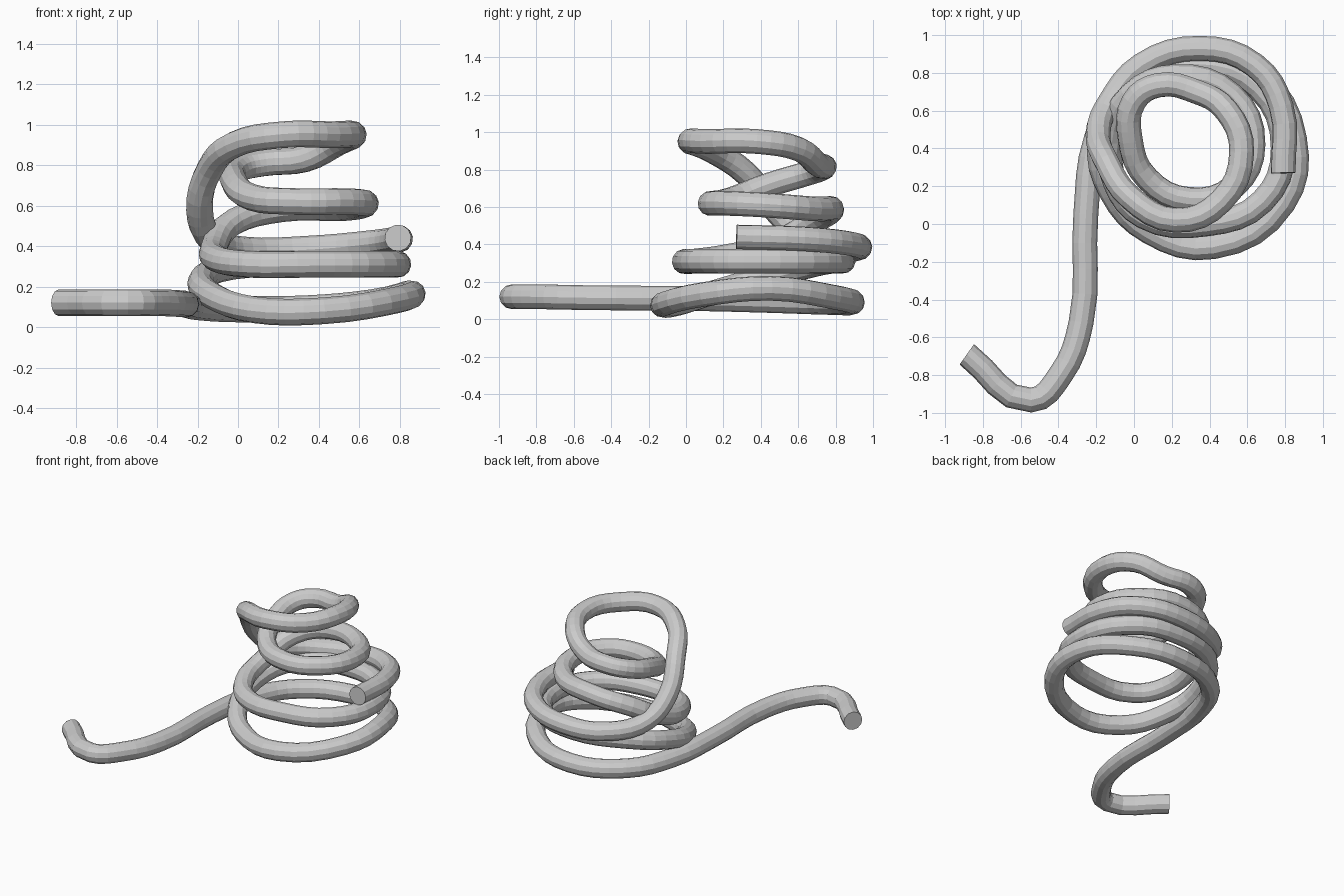
import bpy

# Coiled rope: centreline from the loose tail, round the coils, to the free end
path = [
    # tail
    (-0.885, -0.69, 0.12), (-0.545, -0.932, 0.12),
    (-0.39, -0.80, 0.12), (-0.28, -0.52, 0.115),
    (-0.255, 0.05, 0.11), (-0.20, 0.45, 0.10),
    # bottom coil, running round the back then the front
    (-0.03, 0.75, 0.09), (0.33, 0.89, 0.09), (0.66, 0.78, 0.12),
    (0.85, 0.45, 0.165), (0.79, 0.11, 0.135), (0.42, -0.12, 0.08),
    (0.08, -0.04, 0.085), (-0.12, 0.17, 0.15), (-0.18, 0.45, 0.23),
    # second coil
    (-0.03, 0.73, 0.30), (0.33, 0.84, 0.31), (0.66, 0.72, 0.31),
    (0.79, 0.40, 0.31), (0.68, 0.12, 0.31), (0.38, 0.00, 0.31),
    (0.05, 0.04, 0.31), (-0.10, 0.22, 0.335), (-0.12, 0.45, 0.39),
    # third coil
    (-0.02, 0.68, 0.52), (0.22, 0.78, 0.585), (0.52, 0.68, 0.59),
    (0.63, 0.42, 0.61), (0.53, 0.20, 0.62), (0.29, 0.13, 0.62),
    (0.07, 0.24, 0.64), (-0.02, 0.45, 0.72),
    # top coil
    (0.00, 0.65, 0.78), (0.13, 0.735, 0.81), (0.33, 0.70, 0.83),
    (0.49, 0.60, 0.91), (0.57, 0.38, 0.95), (0.46, 0.12, 0.95),
    (0.22, 0.02, 0.95), (-0.02, 0.14, 0.90), (-0.14, 0.32, 0.78),
    # big drop down the left side to the outer free end
    (-0.19, 0.48, 0.58), (-0.13, 0.64, 0.43), (0.04, 0.84, 0.38),
    (0.35, 0.93, 0.385), (0.64, 0.84, 0.41), (0.78, 0.62, 0.43),
    (0.79, 0.27, 0.44),
]

curve = bpy.data.curves.new("rope", "CURVE")
curve.dimensions = "3D"
curve.resolution_u = 4
curve.bevel_depth = 0.066
curve.bevel_resolution = 4
curve.use_fill_caps = True

spline = curve.splines.new("BEZIER")
spline.use_smooth = False
spline.bezier_points.add(len(path) - 1)
for point, co in zip(spline.bezier_points, path):
    point.co = co
    point.handle_left_type = point.handle_right_type = "AUTO"

rope = bpy.data.objects.new("coiled_rope", curve)
bpy.context.collection.objects.link(rope)

# Turn the swept tube into a faceted mesh
bpy.context.view_layer.objects.active = rope
rope.select_set(True)
bpy.ops.object.convert(target="MESH")
